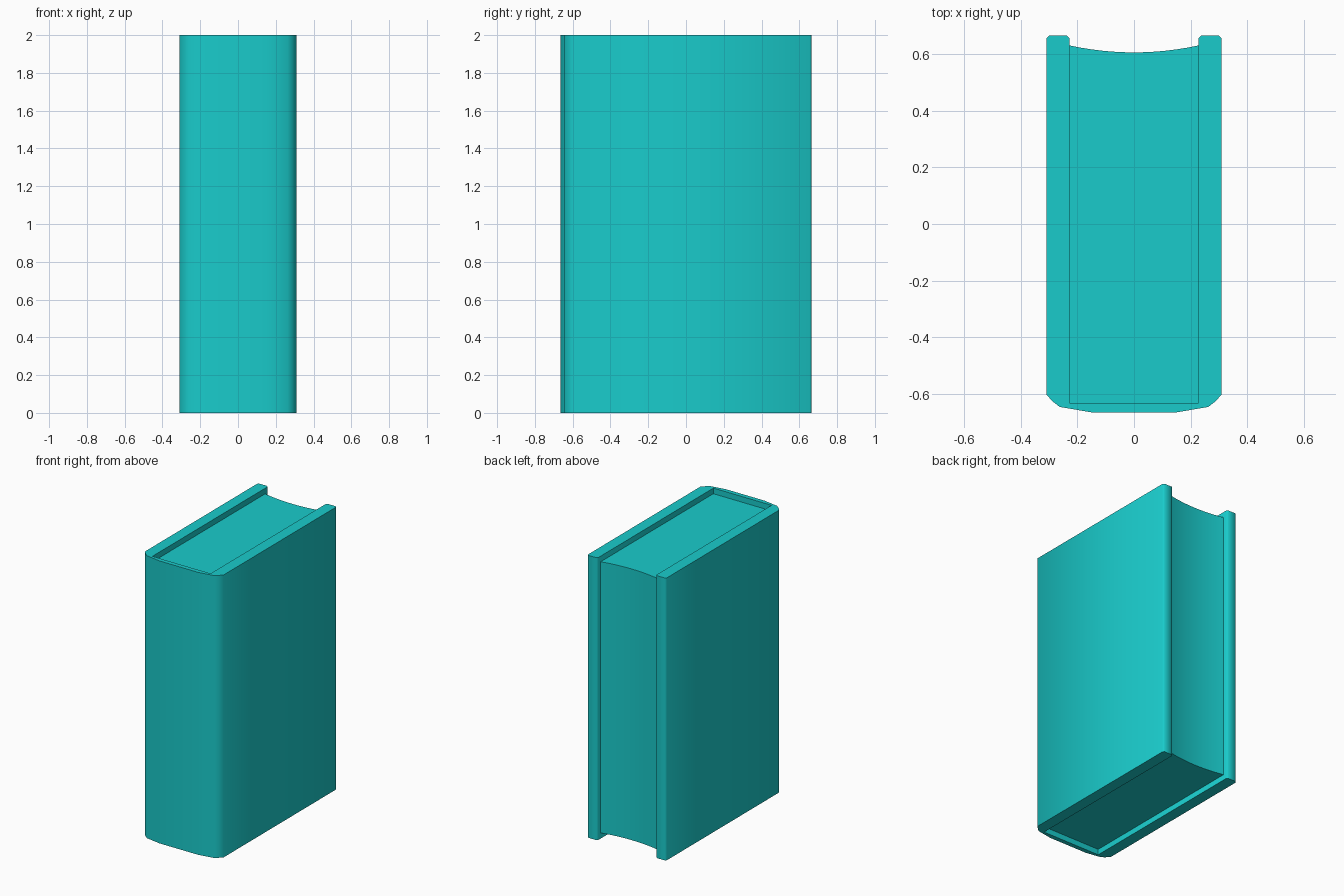
import bpy, bmesh

if "Cube" in bpy.data.objects:
    bpy.data.objects.remove(bpy.data.objects["Cube"])

teal = bpy.data.materials.new("teal")
teal.diffuse_color = (0.01, 0.6, 0.6, 1)
teal.use_nodes = True
teal.node_tree.nodes["Principled BSDF"].inputs["Base Color"].default_value = teal.diffuse_color


def extrude_outline(name, outline, z0, z1):
    """Extrude a closed top-view outline between two heights."""
    bm = bmesh.new()
    face = bm.faces.new([bm.verts.new((x, y, z0)) for x, y in outline])
    ret = bmesh.ops.extrude_face_region(bm, geom=[face])
    top = [v for v in ret["geom"] if isinstance(v, bmesh.types.BMVert)]
    bmesh.ops.translate(bm, verts=top, vec=(0, 0, z1 - z0))
    bmesh.ops.recalc_face_normals(bm, faces=bm.faces)
    mesh = bpy.data.meshes.new(name)
    bm.to_mesh(mesh)
    bm.free()
    obj = bpy.data.objects.new(name, mesh)
    bpy.context.collection.objects.link(obj)
    mesh.materials.append(teal)
    bpy.ops.object.select_all(action="DESELECT")
    obj.select_set(True)
    bpy.context.view_layer.objects.active = obj
    bpy.ops.object.shade_smooth_by_angle(angle=0.85)
    return obj


def mirrored(half):
    """Close a right-half outline with its mirror image."""
    return half + [(-x, y) for x, y in reversed(half)]


# Cover: two thick boards joined by a softly rounded spine
cover_half = [
    (0.15, -0.664), (0.262, -0.645), (0.285, -0.627), (0.309, -0.602),
    (0.309, 0.655), (0.299, 0.665), (0.238, 0.665), (0.228, 0.655),
    (0.228, -0.632),
]
extrude_outline("cover", mirrored(cover_half), 0.0, 2.0)

# Page block: recessed top and bottom, with a hollow fore edge
W, STEPS = 0.23, 12
fore_edge = []
for i in range(STEPS + 1):
    x = W - 2 * W * i / STEPS
    fore_edge.append((x, 0.605 + 0.025 * (x / W) ** 2))
extrude_outline("pages", [(-W, -0.635), (W, -0.635)] + fore_edge, 0.04, 1.96)
